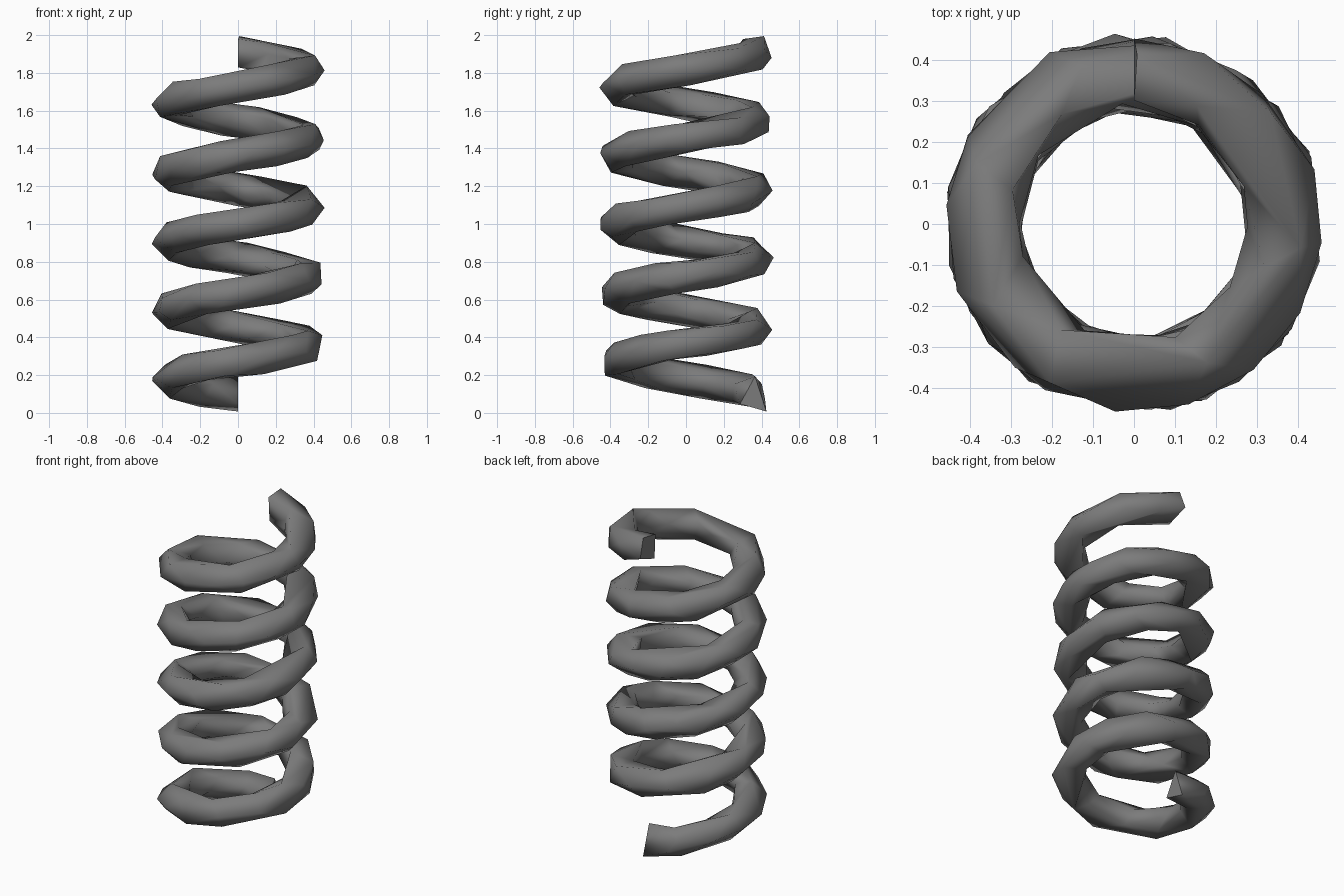
import bpy, bmesh, math

if "Cube" in bpy.data.objects:
    bpy.data.objects.remove(bpy.data.objects["Cube"])

R, r, TURNS, STEPS, SIDES = 0.365, 0.086, 5, 32, 16
Z0, Z1 = 0.09, 1.91

# fine coil: round section swept counter-clockwise up a helix
bm = bmesh.new()
n = TURNS * STEPS
rings = []
for i in range(n + 1):
    a = math.pi / 2 + 2 * math.pi * i / STEPS
    z = Z0 + (Z1 - Z0) * i / n
    ring = []
    for k in range(SIDES):
        t = 2 * math.pi * k / SIDES + 0.2
        d = R + r * math.cos(t)
        ring.append(bm.verts.new((d * math.cos(a), d * math.sin(a), z + r * math.sin(t))))
    rings.append(ring)
for lo, hi in zip(rings, rings[1:]):
    for k in range(SIDES):
        j = (k + 1) % SIDES
        bm.faces.new((lo[k], hi[k], hi[j], lo[j]))
bm.faces.new(rings[0])
bm.faces.new(rings[-1][::-1])
bmesh.ops.recalc_face_normals(bm, faces=bm.faces)
me = bpy.data.meshes.new("coil_spring")
bm.to_mesh(me)
bm.free()
spring = bpy.data.objects.new("coil_spring", me)
bpy.context.collection.objects.link(spring)
bpy.context.view_layer.objects.active = spring
spring.select_set(True)

# reduce to a coarse faceted coil
dec = spring.modifiers.new("reduce", 'DECIMATE')
dec.ratio = 520 / (n * SIDES * 2)
bpy.ops.object.modifier_apply(modifier="reduce")
bpy.ops.object.shade_smooth()

# crisp flat end caps
bm = bmesh.new()
bm.from_mesh(spring.data)
for f in bm.faces:
    if all(abs(v.co.x) < 0.01 for v in f.verts):
        f.smooth = False
        for e in f.edges:
            e.smooth = False
bm.to_mesh(spring.data)
bm.free()

# dark steel colour
mat = bpy.data.materials.new("dark_steel")
mat.diffuse_color = (0.2, 0.2, 0.2, 1)
mat.use_nodes = True
mat.node_tree.nodes["Principled BSDF"].inputs["Base Color"].default_value = mat.diffuse_color
spring.data.materials.append(mat)
